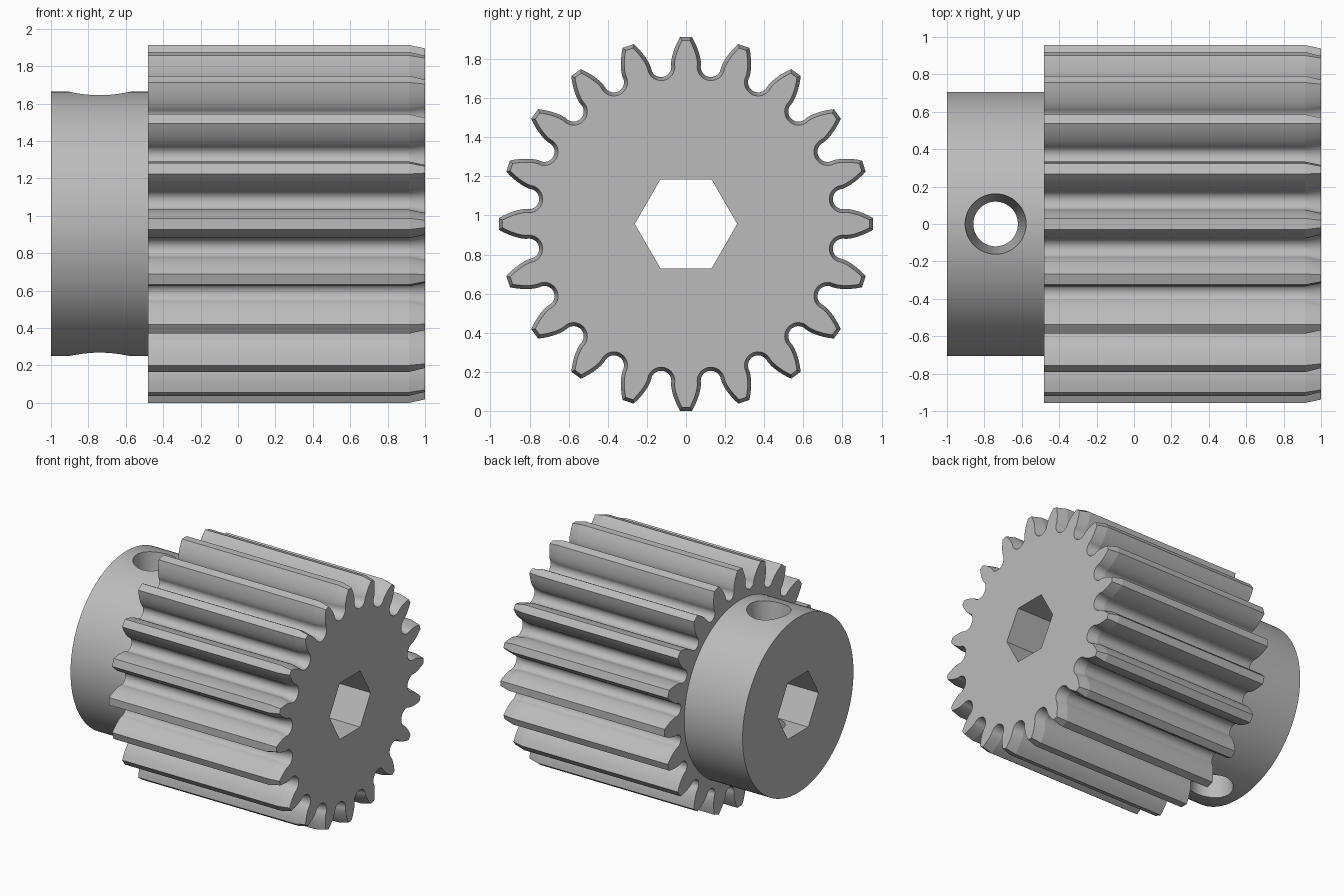
import bpy, bmesh
from math import pi, cos, sin, tan, acos, sqrt, radians
from mathutils import Vector

TEETH = 20
TIP_R, PITCH_R, ROOT_R = 0.957, 0.87, 0.761
BASE_R = PITCH_R * cos(radians(20))
AXIS_Z = TIP_R
HUB_X, STEP_X, CHAMFER_X, FRONT_X = -1.0, -0.48, 0.915, 1.0
INSET = 0.018

if "Cube" in bpy.data.objects:
    bpy.data.objects.remove(bpy.data.objects["Cube"], do_unlink=True)

steel = bpy.data.materials.new("grey steel")
steel.use_nodes = True
GREY = (0.5, 0.5, 0.5, 1)
steel.diffuse_color = GREY
steel.node_tree.nodes["Principled BSDF"].inputs["Base Color"].default_value = GREY


def loft(name, rings):
    """Closed solid through rings of matching points."""
    bm = bmesh.new()
    loops = [[bm.verts.new(p) for p in ring] for ring in rings]
    n = len(loops[0])
    for a, b in zip(loops, loops[1:]):
        for i in range(n):
            j = (i + 1) % n
            bm.faces.new((a[i], a[j], b[j], b[i]))
    bm.faces.new(loops[0][::-1])
    bm.faces.new(loops[-1])
    bmesh.ops.recalc_face_normals(bm, faces=bm.faces)
    mesh = bpy.data.meshes.new(name)
    bm.to_mesh(mesh)
    bm.free()
    mesh.materials.append(steel)
    obj = bpy.data.objects.new(name, mesh)
    bpy.context.collection.objects.link(obj)
    return obj


def along_x(points, x):
    return [(x, y, z + AXIS_Z) for y, z in points]


def circle(radius, n):
    return [(radius * cos(2 * pi * i / n), radius * sin(2 * pi * i / n)) for i in range(n)]


def involute(angle):
    return tan(angle) - angle


def polar(r, a):
    return Vector((r * cos(a), r * sin(a)))


# One tooth flank pair followed by the round valley, repeated about the axis
def gear_outline():
    base_half = pi / (2 * TEETH) + involute(radians(20))
    flank = []
    for i in range(9):
        r = BASE_R + (TIP_R - BASE_R) * (i / 8) ** 1.5
        flank.append((r, base_half - involute(acos(min(1, BASE_R / r)))))
    valley_r = BASE_R * sin(pi / TEETH - base_half)
    points = []
    for t in range(TEETH):
        mid = 2 * pi * t / TEETH
        points += [polar(r, mid - a) for r, a in flank]
        points += [polar(r, mid + a) for r, a in reversed(flank)]
        out = mid + pi / TEETH
        center = polar(ROOT_R + valley_r, out)
        for k in range(1, 20):
            points.append(center + polar(valley_r, out - pi / 2 - pi * k / 20))
    return points


def inset(points, amount):
    result = []
    for i, p in enumerate(points):
        d1 = (p - points[i - 1]).normalized()
        d2 = (points[(i + 1) % len(points)] - p).normalized()
        n1, n2 = Vector((-d1.y, d1.x)), Vector((-d2.y, d2.x))
        result.append(p + (n1 + n2) * amount / (1 + n1.dot(n2)))
    return result


def combine(target, tool, operation):
    mod = target.modifiers.new(operation, 'BOOLEAN')
    mod.operation, mod.object, mod.solver = operation, tool, 'EXACT'
    bpy.context.view_layer.objects.active = target
    bpy.ops.object.modifier_apply(modifier=mod.name)
    bpy.data.objects.remove(tool, do_unlink=True)


# Toothed body with a bevelled front end
outline = gear_outline()
pinion = loft("pinion_gear", [along_x(outline, STEP_X), along_x(outline, CHAMFER_X),
                              along_x(inset(outline, INSET), FRONT_X)])

# Plain round hub behind the teeth
hub_profile = circle(0.707, 128)
hub = loft("hub", [along_x(hub_profile, HUB_X), along_x(hub_profile, STEP_X + 0.2)])
combine(pinion, hub, 'UNION')

# Hexagonal bore through the whole length
hexagon = circle(0.262, 6)
bore = loft("bore_cutter", [along_x(hexagon, HUB_X - 0.1), along_x(hexagon, FRONT_X + 0.1)])
combine(pinion, bore, 'DIFFERENCE')

# Tapered screw holes above and below the bore
for side in (1, -1):
    rings = []
    for radius, height in ((0.117, 0.2), (0.167, 0.75)):
        rings.append([(x - 0.74, y, AXIS_Z + side * height) for x, y in circle(radius, 64)])
    combine(pinion, loft("screw_hole_cutter", rings), 'DIFFERENCE')

bpy.ops.object.select_all(action='DESELECT')
pinion.select_set(True)
bpy.context.view_layer.objects.active = pinion
bpy.ops.object.shade_smooth_by_angle(angle=radians(11))
